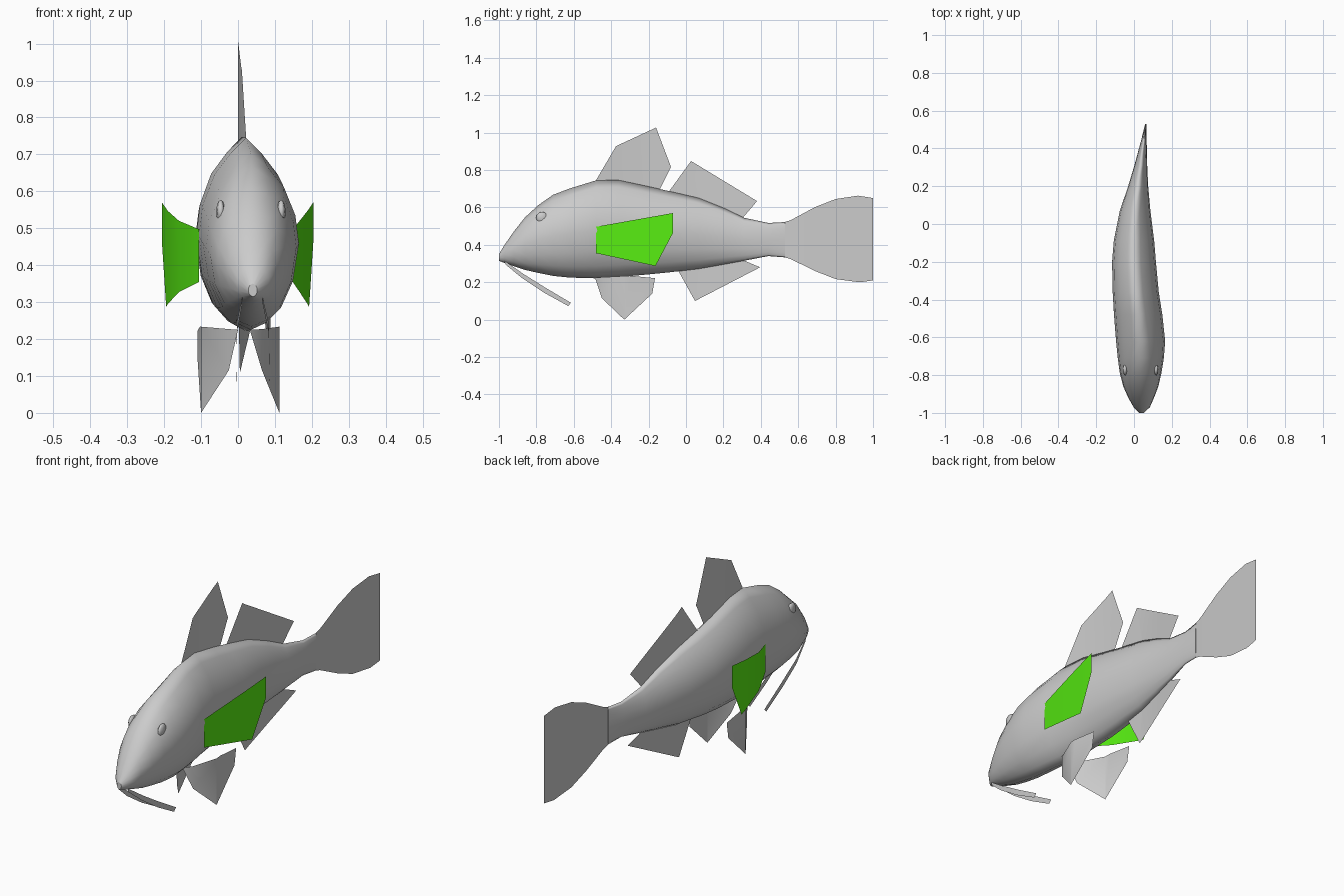
import bpy, bmesh, math

# Body stations: y, top z, bottom z, centre x, half width, roundness
STATIONS = [
    (-1.00, 0.350, 0.315, 0.040, 0.012, 0.8),
    (-0.97, 0.400, 0.303, 0.041, 0.043, 0.9),
    (-0.92, 0.472, 0.286, 0.038, 0.068, 1.0),
    (-0.86, 0.548, 0.266, 0.036, 0.093, 0.9),
    (-0.79, 0.612, 0.250, 0.035, 0.110, 0.7),
    (-0.71, 0.668, 0.234, 0.036, 0.122, 0.4),
    (-0.62, 0.702, 0.225, 0.035, 0.130, 0.15),
    (-0.48, 0.745, 0.221, 0.022, 0.128, 0.0),
    (-0.36, 0.746, 0.228, 0.009, 0.122, 0.0),
    (-0.20, 0.712, 0.242, 0.000, 0.116, 0.0),
    (-0.09, 0.687, 0.253, 0.000, 0.107, 0.0),
    (0.07, 0.650, 0.272, 0.006, 0.081, 0.0),
    (0.20, 0.598, 0.295, 0.022, 0.053, 0.1),
    (0.31, 0.545, 0.315, 0.036, 0.034, 0.2),
    (0.44, 0.517, 0.340, 0.052, 0.015, 0.4),
    (0.53, 0.522, 0.333, 0.062, 0.003, 0.4),
]
# Half cross-section: width fraction, height fraction
SECTION = [(0, 1), (0.31, 0.85), (0.67, 0.62), (0.92, 0.30), (1, -0.02),
           (0.87, -0.45), (0.62, -0.75), (0.30, -0.92), (0, -1)]


def lerp_table(table, t):
    """Piecewise linear lookup in a list of (t, value)."""
    if t <= table[0][0]:
        return table[0][1]
    for (a, va), (b, vb) in zip(table, table[1:]):
        if t <= b:
            return va + (vb - va) * (t - a) / (b - a)
    return table[-1][1]


# Centre line of the body, carried on through the tail
SPINE = [(s[0], s[3]) for s in STATIONS] + [(1.0, 0.088)]


def spine_x(y):
    return lerp_table(SPINE, y)


def finish(bm, name, smooth=False, material=None):
    mesh = bpy.data.meshes.new(name)
    bm.to_mesh(mesh)
    bm.free()
    for p in mesh.polygons:
        p.use_smooth = smooth and len(p.vertices) <= 4
    if material:
        mesh.materials.append(material)
    obj = bpy.data.objects.new(name, mesh)
    bpy.context.collection.objects.link(obj)
    return obj


def sheet(name, outline, x_of_y, cuts=(), material=None):
    """Thin fin: flat (y, z) outline, cut across y and bent sideways."""
    bm = bmesh.new()
    bm.faces.new([bm.verts.new((0, y, z)) for y, z in outline])
    for c in cuts:
        bmesh.ops.bisect_plane(bm, geom=bm.verts[:] + bm.edges[:] + bm.faces[:],
                               plane_co=(0, c, 0), plane_no=(0, 1, 0))
    for v in bm.verts:
        v.co.x = x_of_y(v.co.y)
    obj = finish(bm, name, material=material)
    for p in obj.data.polygons:
        p.use_smooth = True
    return obj


# Body: lofted rings along the curved spine
bm = bmesh.new()
rings = []
for y, top, bottom, cx, half, roundness in STATIONS:
    mid, h = (top + bottom) / 2, (top - bottom) / 2
    side = []
    for u, w in SECTION:
        full = math.sqrt(max(0, 1 - w * w))
        side.append((u + (full - u) * roundness, w))
    loop = side + [(-u, w) for u, w in side[-2:0:-1]]
    rings.append([bm.verts.new((cx + u * half, y, mid + w * h)) for u, w in loop])
n = len(rings[0])
for a, b in zip(rings, rings[1:]):
    for i in range(n):
        j = (i + 1) % n
        bm.faces.new((a[i], a[j], b[j], b[i]))
bm.faces.new(rings[0])
bm.faces.new(rings[-1])
bmesh.ops.recalc_face_normals(bm, faces=bm.faces[:])
finish(bm, "body", smooth=True)

# Eyes: shallow bumps on the head
for label, s in (("left", -1), ("right", 1)):
    bm = bmesh.new()
    bmesh.ops.create_uvsphere(bm, u_segments=8, v_segments=6, radius=1)
    for v in bm.verts:
        v.co = (0.035 + s * 0.082 + v.co.x * 0.012,
                -0.77 + v.co.y * 0.032, 0.545 + v.co.z * 0.032)
    finish(bm, label + "_eye", smooth=True)

# Fins along the middle
cuts = (-0.36, -0.20, -0.09, 0.07, 0.20, 0.31)
sheet("front_dorsal_fin", [(-0.487, 0.735), (-0.374, 0.928), (-0.16, 1.027),
                           (-0.08, 0.816), (-0.144, 0.69), (-0.3, 0.71)], spine_x, cuts)
sheet("rear_dorsal_fin", [(-0.095, 0.68), (0.027, 0.848), (0.38, 0.634),
                          (0.30, 0.54), (0.07, 0.63)], spine_x, cuts)
sheet("anal_fin", [(-0.043, 0.265), (0.048, 0.10), (0.396, 0.28),
                   (0.29, 0.325), (0.07, 0.29)], spine_x, cuts)
sheet("tail_fin", [(0.52, 0.52), (0.56, 0.532), (0.69, 0.602), (0.80, 0.645),
                   (0.92, 0.663), (1.0, 0.65), (1.0, 0.21), (0.93, 0.20),
                   (0.80, 0.217), (0.69, 0.26), (0.56, 0.324), (0.52, 0.335)],
      spine_x, (0.56, 0.69, 0.80, 0.92))

# Paired fins and barbels
green = bpy.data.materials.new("green")
green.diffuse_color = (0.095, 0.84, 0.006, 1)
PAIRS = {
    "left": dict(
        pectoral=[(-0.48, -0.105), (-0.35, -0.16), (-0.20, -0.19), (-0.07, -0.206)],
        pelvic=[(-0.487, 0.0), (-0.45, -0.025), (-0.33, -0.10), (-0.166, -0.11)],
        barbel=[(-0.97, 0.012), (-0.87, -0.003), (-0.62, -0.005)]),
    "right": dict(
        pectoral=[(-0.48, 0.148), (-0.35, 0.167), (-0.20, 0.188), (-0.07, 0.204)],
        pelvic=[(-0.487, 0.032), (-0.45, 0.065), (-0.33, 0.112), (-0.166, 0.106)],
        barbel=[(-0.97, 0.066), (-0.87, 0.083), (-0.62, 0.086)]),
}
for label, bends in PAIRS.items():
    def bend(part):
        return lambda y: lerp_table(bends[part], y)
    sheet(label + "_pectoral_fin",
          [(-0.48, 0.497), (-0.07, 0.57), (-0.07, 0.463), (-0.163, 0.287), (-0.48, 0.355)],
          bend("pectoral"), (-0.35, -0.20), green)
    sheet(label + "_pelvic_fin",
          [(-0.487, 0.225), (-0.45, 0.115), (-0.33, 0.0), (-0.18, 0.14),
           (-0.166, 0.222), (-0.30, 0.235)],
          bend("pelvic"), (-0.45, -0.33))
    sheet(label + "_barbel",
          [(-0.97, 0.315), (-0.87, 0.245), (-0.75, 0.17), (-0.615, 0.09),
           (-0.63, 0.073), (-0.76, 0.145), (-0.88, 0.225), (-0.965, 0.295)],
          bend("barbel"), (-0.87, -0.75))
